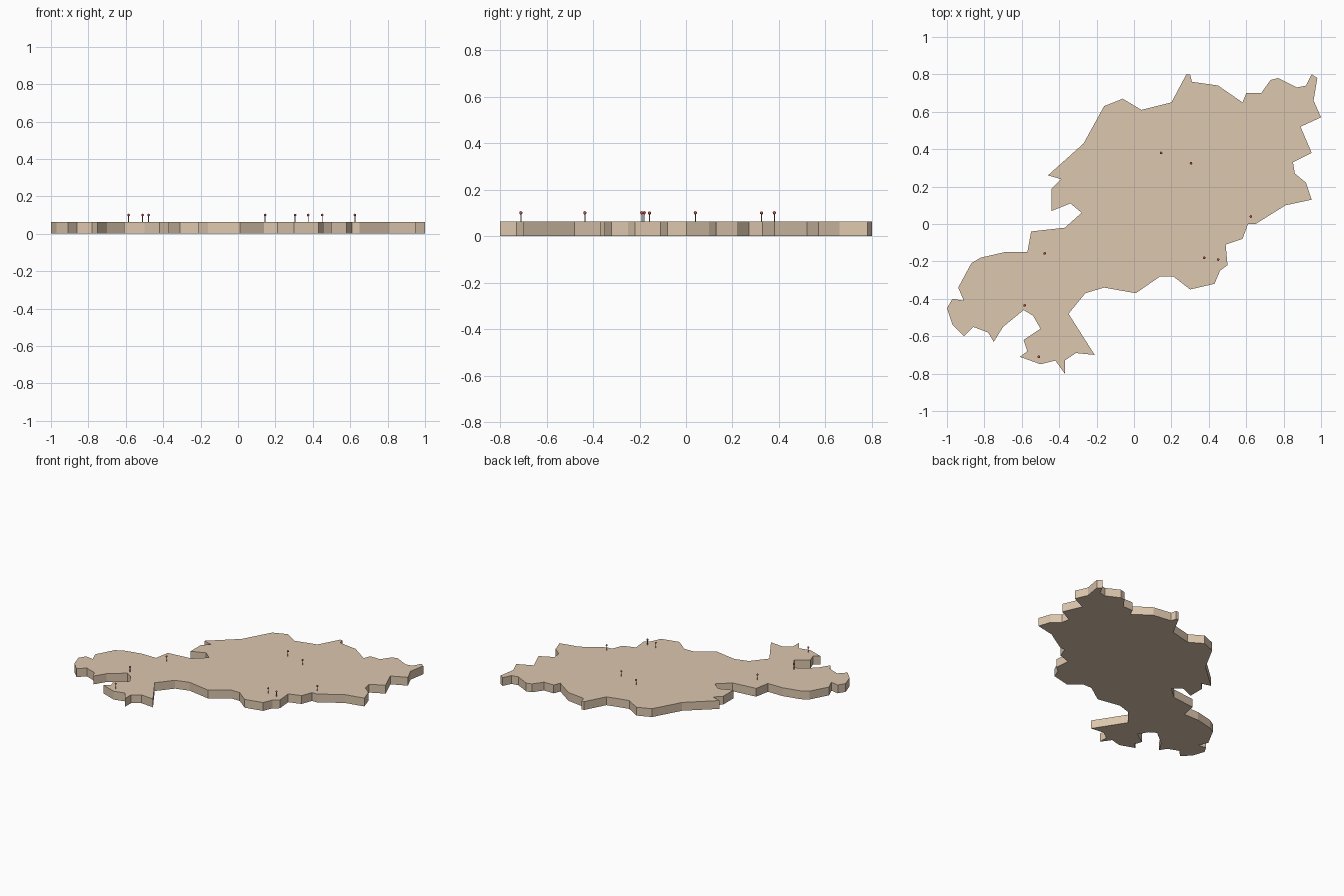
import bpy, bmesh
from mathutils import Matrix

if "Cube" in bpy.data.objects:
    bpy.data.objects.remove(bpy.data.objects["Cube"])

SLAB_TOP = 0.062
HEAD_Z, HEAD_R, SHAFT_R = 0.1, 0.007, 0.002


def material(name, rgb):
    m = bpy.data.materials.new(name)
    m.diffuse_color = (*rgb, 1)
    m.use_nodes = True
    m.node_tree.nodes["Principled BSDF"].inputs["Base Color"].default_value = m.diffuse_color
    return m


def make_object(name, bm, mat):
    mesh = bpy.data.meshes.new(name)
    bmesh.ops.recalc_face_normals(bm, faces=bm.faces)
    bm.to_mesh(mesh)
    bm.free()
    mesh.materials.append(mat)
    ob = bpy.data.objects.new(name, mesh)
    bpy.context.collection.objects.link(ob)
    return ob


tan = material("tan_board", (0.72, 0.57, 0.42))
red = material("red_head", (0.6, 0.08, 0.06))
steel = material("pin_metal", (0.35, 0.33, 0.33))

# Map outline, clockwise from the northern tip
outline = [
    (.28, .80), (.30, .80), (.31, .76), (.45, .74), (.58, .65), (.60, .70),
    (.68, .70), (.73, .77), (.77, .78), (.87, .73), (.92, .74), (.95, .80),
    (.98, .78), (.96, .66), (1.0, .57), (.89, .52), (.95, .38), (.85, .33),
    (.86, .27), (.92, .22), (.95, .13), (.81, .10), (.65, 0), (.61, 0),
    (.58, -.08), (.49, -.11), (.50, -.22), (.46, -.25), (.43, -.32),
    (.30, -.35), (.21, -.28), (.14, -.28), (.01, -.37), (-.16, -.34),
    (-.26, -.37), (-.35, -.48), (-.21, -.70), (-.31, -.69), (-.37, -.73),
    (-.37, -.80), (-.42, -.73), (-.50, -.75), (-.61, -.71), (-.57, -.68),
    (-.59, -.62), (-.50, -.56), (-.54, -.49), (-.59, -.46), (-.70, -.55),
    (-.75, -.63), (-.78, -.58), (-.86, -.55), (-.91, -.60), (-.97, -.54),
    (-1.0, -.45), (-.97, -.40), (-.91, -.41), (-.94, -.34), (-.87, -.21),
    (-.82, -.18), (-.69, -.15), (-.57, -.15), (-.55, -.04), (-.37, -.02),
    (-.28, .06), (-.34, .11), (-.44, .07), (-.44, .19), (-.39, .24),
    (-.46, .26), (-.27, .43), (-.16, .63), (-.06, .67), (.04, .61), (.20, .65),
]

# Board cut to the outline
bm = bmesh.new()
base = bm.faces.new([bm.verts.new((x, y, 0)) for x, y in outline])
walls = bmesh.ops.extrude_face_region(bm, geom=[base], use_keep_orig=True)
for v in walls["geom"]:
    if isinstance(v, bmesh.types.BMVert):
        v.co.z = SLAB_TOP
make_object("map_board", bm, tan)

# Marker pins: thin shaft and round head
pins = [(.145, .38), (.305, .325), (.625, .04), (.45, -.19), (.375, -.18),
        (-.478, -.157), (-.585, -.435), (-.51, -.71)]
for i, (x, y) in enumerate(pins, 1):
    bm = bmesh.new()
    bmesh.ops.create_cone(bm, cap_ends=True, segments=8,
                          radius1=SHAFT_R, radius2=SHAFT_R,
                          depth=HEAD_Z - SLAB_TOP,
                          matrix=Matrix.Translation((x, y, (HEAD_Z + SLAB_TOP) / 2)))
    make_object(f"pin_shaft_{i}", bm, steel)

    bm = bmesh.new()
    bmesh.ops.create_uvsphere(bm, u_segments=12, v_segments=8, radius=HEAD_R,
                              matrix=Matrix.Translation((x, y, HEAD_Z)))
    head = make_object(f"pin_head_{i}", bm, red)
    head.data.polygons.foreach_set("use_smooth", [True] * len(head.data.polygons))
